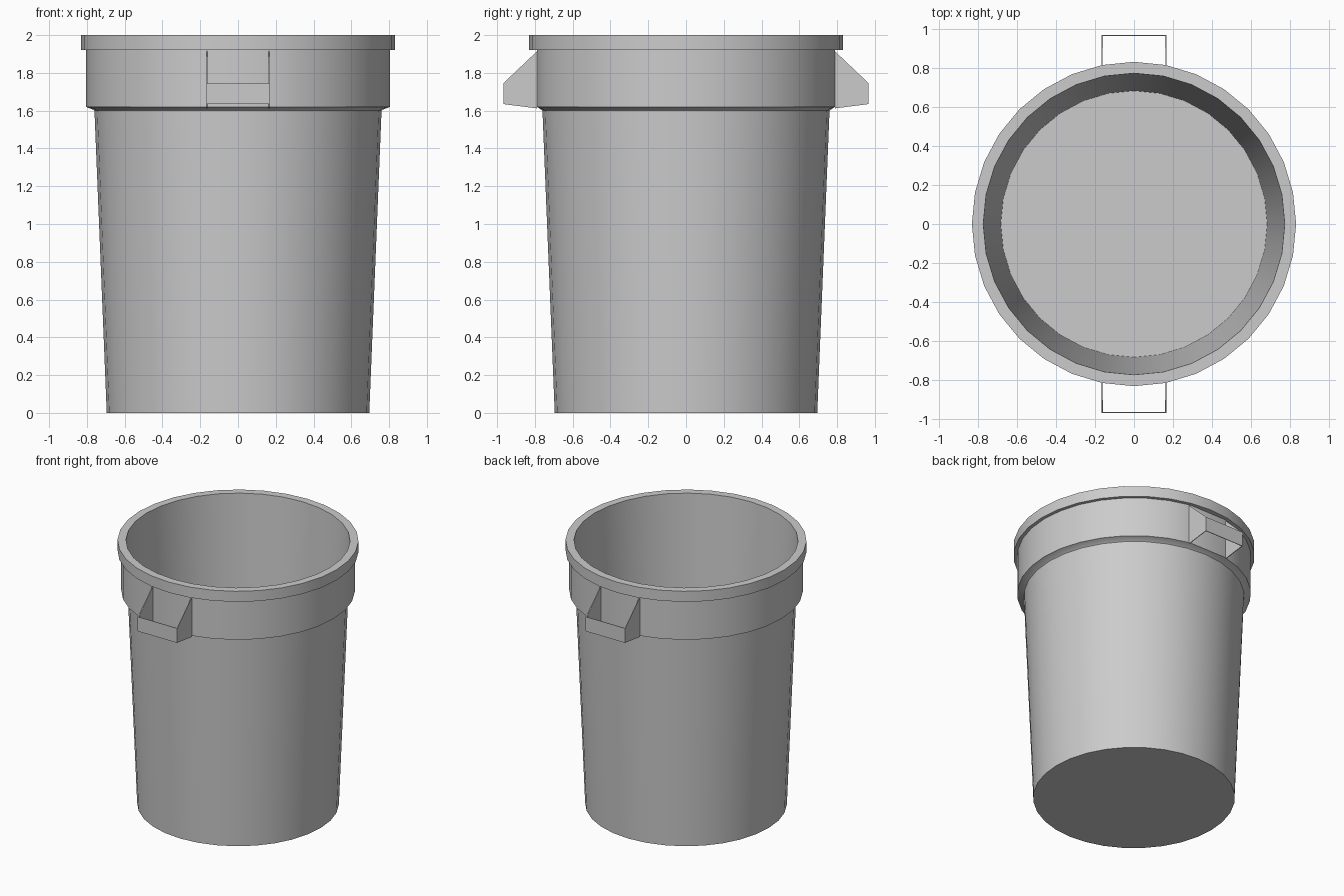
import bpy, bmesh, math

if "Cube" in bpy.data.objects:
    bpy.data.objects.remove(bpy.data.objects["Cube"])

SEG = 32


def finish(name, bm, smooth=True):
    me = bpy.data.meshes.new(name)
    bm.to_mesh(me)
    bm.free()
    ob = bpy.data.objects.new(name, me)
    bpy.context.collection.objects.link(ob)
    if smooth:
        bpy.ops.object.select_all(action='DESELECT')
        ob.select_set(True)
        bpy.context.view_layer.objects.active = ob
        bpy.ops.object.shade_smooth_by_angle(angle=math.radians(30))
    return ob


# Bin shell: outer wall, band, rim lip, inner wall and floor (radius, z, is_band)
profile = [(0.695, 0, 0), (0.76, 1.6, 0), (0.765, 1.605, 0), (0.805, 1.62, 1),
           (0.805, 1.92, 1), (0.83, 1.92, 0), (0.83, 2.0, 0),
           (0.772, 2.0, 0), (0.682, 0.01, 0)]
bm = bmesh.new()
rings = []
for r, z, band in profile:
    ring = []
    for i in range(SEG):
        a = 2 * math.pi * i / SEG
        # the band is flattened behind each handle
        k = math.cos(2 * math.pi / SEG) if band and i % (SEG // 2) == SEG // 4 else 1
        ring.append(bm.verts.new((r * math.cos(a), r * k * math.sin(a), z)))
    rings.append(ring)
for lo, hi in zip(rings, rings[1:]):
    for i in range(SEG):
        j = (i + 1) % SEG
        bm.faces.new((lo[i], lo[j], hi[j], hi[i]))
bm.faces.new(rings[0][::-1])
bm.faces.new(rings[-1])
bmesh.ops.recalc_face_normals(bm, faces=bm.faces)
finish("bin_shell", bm)

# Handles: two side plates joined by a grip plate, open above and below
side = [(0.788, 1.915), (0.965, 1.745), (0.965, 1.635), (0.788, 1.612)]
for name, s in (("front_handle", -1), ("back_handle", 1)):
    bm = bmesh.new()
    left, right = [[bm.verts.new((x, s * y, z)) for y, z in side]
                   for x in (-0.163, 0.163)]
    faces = [left[::-1], right, [left[1], left[2], right[2], right[1]]]
    for f in faces:
        bm.faces.new(f if s > 0 else f[::-1])
    bmesh.ops.recalc_face_normals(bm, faces=bm.faces)
    ob = finish(name, bm, smooth=False)
    mod = ob.modifiers.new("thickness", 'SOLIDIFY')
    mod.thickness = 0.005
    mod.offset = 0
    mod.use_even_offset = True
